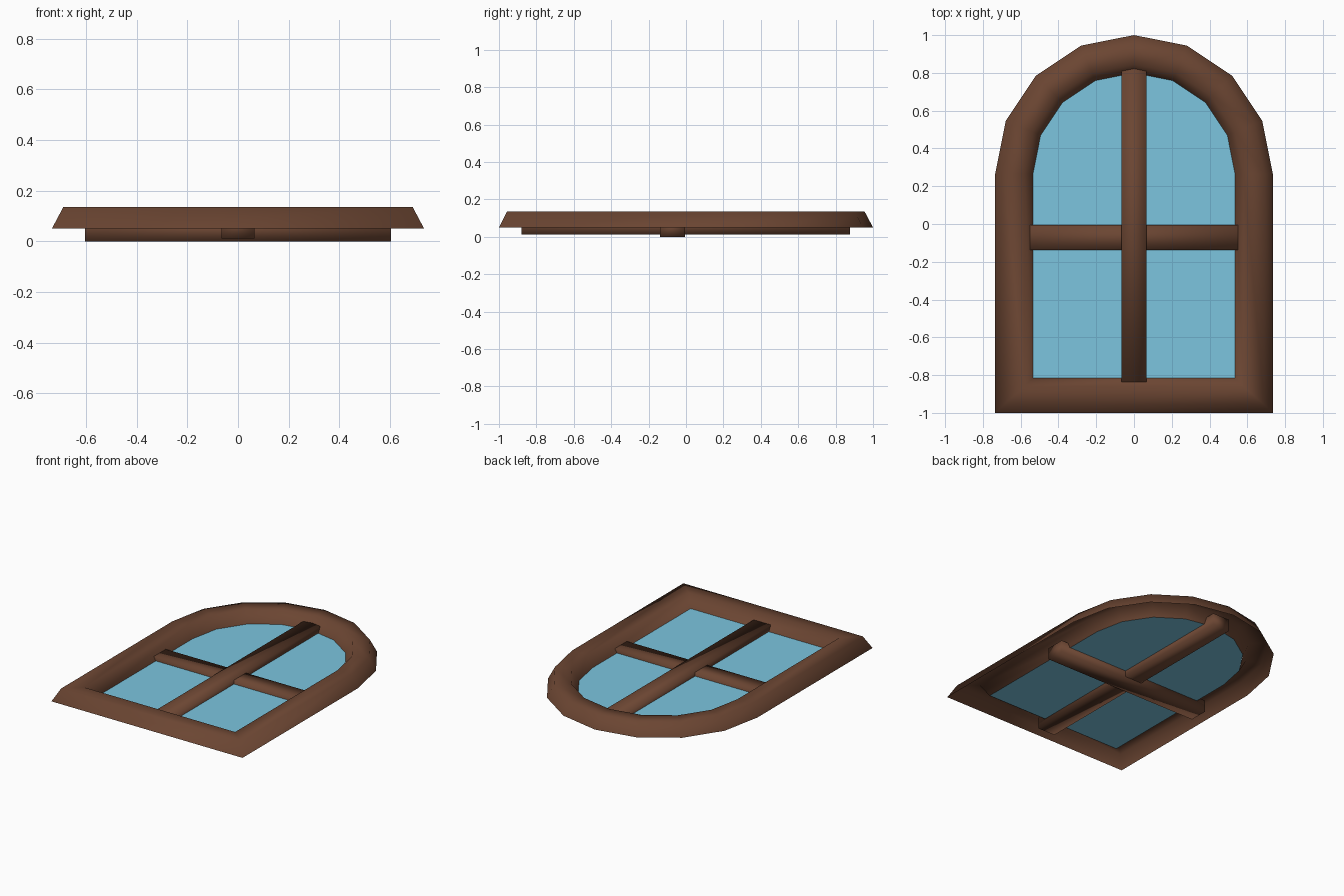
import bpy, math

if "Cube" in bpy.data.objects:
    bpy.data.objects.remove(bpy.data.objects["Cube"])

ARCH_Y = 0.265   # height at which the straight sides become the arch


def material(name, rgb):
    m = bpy.data.materials.new(name)
    m.diffuse_color = (*rgb, 1)
    m.use_nodes = True
    m.node_tree.nodes["Principled BSDF"].inputs["Base Color"].default_value = m.diffuse_color
    return m


def make(name, verts, faces, mat, smooth=True):
    me = bpy.data.meshes.new(name)
    me.from_pydata(verts, [], faces)
    me.materials.append(mat)
    me.polygons.foreach_set("use_smooth", [smooth] * len(faces))
    ob = bpy.data.objects.new(name, me)
    bpy.context.collection.objects.link(ob)
    return ob


def outline(r, bottom, z):
    """Arched window outline, counter-clockwise: two bottom corners, then 8 arch segments."""
    pts = [(-r, bottom, z), (r, bottom, z)]
    for i in range(9):
        a = math.pi * i / 8
        pts.append((r * math.cos(a), ARCH_Y + r * math.sin(a), z))
    return pts


def bar(name, x, y, z, mat):
    v = [(a, b, c) for c in z for b in y for a in x]
    f = [(0, 2, 3, 1), (4, 5, 7, 6), (0, 1, 5, 4), (2, 6, 7, 3), (0, 4, 6, 2), (1, 3, 7, 5)]
    return make(name, v, f, mat)


wood = material("wood", (0.147, 0.06, 0.032))
blue = material("glass", (0.2, 0.56, 0.74))

# Moulded frame: open-backed trapezoid profile, outside edge to inside edge
profile = [(0.735, -1.0, 0.05), (0.69, -0.957, 0.135),
           (0.58, -0.86, 0.135), (0.535, -0.815, 0.053)]
rings = [outline(*p) for p in profile]
n = len(rings[0])
faces = [(k * n + i, k * n + (i + 1) % n, (k + 1) * n + (i + 1) % n, (k + 1) * n + i)
         for k in range(len(rings) - 1) for i in range(n)]
make("window_frame", [p for r in rings for p in r], faces, wood)

# Glass pane filling the inner edge
make("glass_pane", outline(0.535, -0.815, 0.055), [tuple(range(n))], blue, False)

# Crossing bars through the glass
bar("upright_bar", (-0.066, 0.066), (-0.88, 0.877), (0.012, 0.094), wood)
bar("cross_bar", (-0.605, 0.605), (-0.138, -0.006), (0.0, 0.082), wood)
